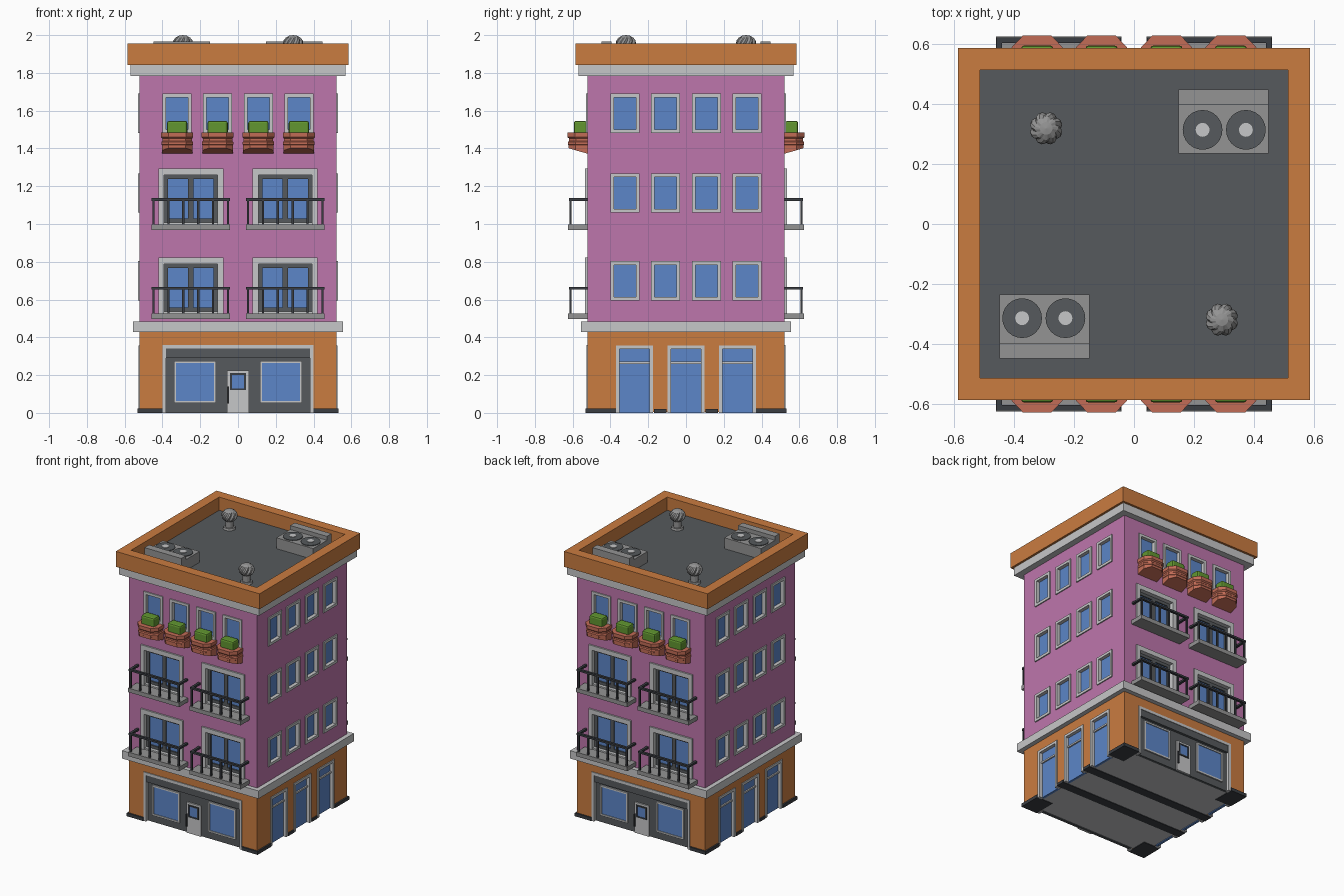
import bpy, bmesh, math
from mathutils import Matrix, Vector

if "Cube" in bpy.data.objects:
    bpy.data.objects.remove(bpy.data.objects["Cube"])

W = 0.522  # half width of the walls


def mat(name, r, g, b):
    lin = lambda c: ((c / 255 + 0.055) / 1.055) ** 2.4
    m = bpy.data.materials.new(name)
    m.diffuse_color = (lin(r), lin(g), lin(b), 1)
    m.use_nodes = True
    m.node_tree.nodes["Principled BSDF"].inputs["Base Color"].default_value = m.diffuse_color
    return m


PINK = mat("pink plaster", 190, 118, 172)
ORANGE = mat("orange render", 202, 124, 64)
LIGHT = mat("light stone", 198, 199, 200)
SLATE = mat("slate grey", 86, 90, 93)
BLUE = mat("window blue", 92, 134, 200)
IRON = mat("dark iron", 58, 61, 66)
CLAY = mat("terracotta", 194, 108, 86)
GREEN = mat("leaf green", 98, 150, 48)
METAL = mat("metal grey", 148, 148, 148)


def finish(name, bm, m):
    bmesh.ops.recalc_face_normals(bm, faces=bm.faces)
    me = bpy.data.meshes.new(name)
    bm.to_mesh(me)
    bm.free()
    me.materials.append(m)
    ob = bpy.data.objects.new(name, me)
    bpy.context.collection.objects.link(ob)
    return ob


def add_box(bm, x0, x1, y0, y1, z0, z1, M=Matrix()):
    T = Matrix.Translation(((x0 + x1) / 2, (y0 + y1) / 2, (z0 + z1) / 2))
    S = Matrix.Diagonal((abs(x1 - x0), abs(y1 - y0), abs(z1 - z0), 1))
    bmesh.ops.create_cube(bm, size=1, matrix=M @ T @ S)


def boxes(name, m, items):
    bm = bmesh.new()
    for b in items:
        add_box(bm, *b)
    return finish(name, bm, m)


def wall_box(b):
    """(u0, u1, out0, out1, z0, z1) on the front wall -> world box."""
    u0, u1, d0, d1, z0, z1 = b
    return (u0, u1, -W - d1, -W - d0, z0, z1)


def opposite(ob, quarter=0):
    """Turn the part to its wall and copy it to the opposite wall."""
    ob.rotation_euler.z = quarter * math.pi / 2
    twin = ob.copy()
    twin.name = ob.name + "_opposite"
    twin.rotation_euler.z += math.pi
    bpy.context.collection.objects.link(twin)


def on_wall(name, m, items, quarter=0):
    ob = boxes(name, m, [wall_box(b) for b in items])
    opposite(ob, quarter)
    return ob


def ring(u0, u1, z0, z1, t, d0, d1, sill=True):
    base = z0 + t if sill else z0
    out = [(u0, u1, d0, d1, z1 - t, z1), (u0, u0 + t, d0, d1, base, z1 - t),
           (u1 - t, u1, d0, d1, base, z1 - t)]
    return out + ([(u0, u1, d0, d1, z0, z0 + t)] if sill else [])


def carve(ob, cuts):
    """cuts: list of (quarter turn, wall box)."""
    bm = bmesh.new()
    for q, b in cuts:
        for k in (q, q + 2):
            add_box(bm, *wall_box(b), M=Matrix.Rotation(k * math.pi / 2, 4, 'Z'))
    cutter = finish("cutter", bm, ob.data.materials[0])
    cutter.hide_render = True
    mod = ob.modifiers.new("openings", 'BOOLEAN')
    mod.object, mod.operation, mod.solver = cutter, 'DIFFERENCE', 'EXACT'
    bpy.context.view_layer.objects.active = ob
    bpy.ops.object.modifier_apply(modifier=mod.name)
    bpy.data.objects.remove(cutter)


# Layout
COLS = (-0.322, -0.108, 0.108, 0.322)
ROWS = (0.595, 1.06, 1.482)
BALC = [(c, b) for c in (-0.25, 0.25) for b in (0.497, 0.968)]
DOORS = (-0.272, 0, 0.272)
side_win = [(u - 0.077, u + 0.077, z, z + 0.208) for u in COLS for z in ROWS]
front_win = [(u - 0.077, u + 0.077, ROWS[2], ROWS[2] + 0.208) for u in COLS]

# Main volumes
upper = boxes("upper_walls", PINK, [(-W, W, -W, W, 0.46, 1.80)])
lower = boxes("ground_floor_walls", ORANGE, [(-W, W, -W, W, 0.006, 0.45)])
boxes("floor_ledge", LIGHT, [(-0.555, 0.555, -0.555, 0.555, 0.427, 0.485)])
boxes("cornice", LIGHT, [(-0.569, 0.569, -0.569, 0.569, 1.783, 1.842)])
boxes("roof_deck", SLATE, [(-0.515, 0.515, -0.515, 0.515, 1.835, 1.858)])
P, I = 0.585, 0.512
boxes("parapet", ORANGE, [(-P, P, -P, -I, 1.842, 1.955), (-P, P, I, P, 1.842, 1.955),
                          (-P, -I, -I, I, 1.842, 1.955), (I, P, -I, I, 1.842, 1.955)])
boxes("ground_slab", LIGHT, [(-0.485, 0.485, -0.485, 0.485, 0.004, 0.02)])

# Openings
inset = lambda b, t=0.006: (b[0] + t, b[1] - t, -0.03, 0.1, b[2] + t, b[3] - t)
carve(upper, [(1, inset(b)) for b in side_win] + [(0, inset(b)) for b in front_win]
      + [(0, (c - 0.165, c + 0.165, -0.045, 0.1, b + 0.035, b + 0.318)) for c, b in BALC])
carve(lower, [(0, (-0.395, 0.395, -0.03, 0.1, -0.1, 0.355))]
      + [(1, (u - 0.094, u + 0.094, -0.03, 0.1, -0.1, 0.352)) for u in DOORS])

# Plain windows
for label, wins, q in (("side", side_win, 1), ("front", front_win, 0)):
    on_wall(label + "_window_frames", LIGHT,
            [r for b in wins for r in ring(*b, 0.019, -0.03, 0.008)], q)
    on_wall(label + "_window_glass", BLUE,
            [(b[0] + .01, b[1] - .01, -0.035, -0.018, b[2] + .01, b[3] - .01) for b in wins], q)

# Side ground-floor doors
on_wall("side_door_frames", LIGHT, [r for u in DOORS for r in
        ring(u - 0.098, u + 0.098, 0, 0.358, 0.019, -0.03, 0.006, False)
        + [(u - 0.08, u + 0.08, -0.03, -0.008, 0.26, 0.272)]], 1)
on_wall("side_door_glass", BLUE,
        [(u - 0.085, u + 0.085, -0.035, -0.018, 0, 0.345) for u in DOORS], 1)

# Plinths under the corner piers, and strips through the middle piers
boxes("corner_plinths", IRON, [(sx * 0.40, sx * 0.533, sy * 0.37, sy * 0.533, 0, 0.024)
                               for sx in (-1, 1) for sy in (-1, 1)])
boxes("middle_plinths", IRON, [(-0.531, 0.531, s * 0.103, s * 0.169, 0, 0.02) for s in (-1, 1)])

# Shop front
on_wall("shop_surround", LIGHT, ring(-0.40, 0.40, 0, 0.36, 0.02, -0.03, 0.006, False))
on_wall("shop_panel", SLATE, [(-0.385, 0.385, -0.035, -0.016, 0, 0.345),
                              (-0.38, 0.38, -0.03, 0.002, 0.29, 0.34)])
shop = [(s * 0.228 - 0.112, s * 0.228 + 0.112, 0.052, 0.275) for s in (-1, 1)]
on_wall("shop_window_frames", LIGHT, [r for b in shop for r in ring(*b, 0.012, -0.02, -0.006)])
on_wall("shop_window_glass", BLUE,
        [(b[0] + .01, b[1] - .01, -0.02, -0.012, b[2] + .01, b[3] - .01) for b in shop])
on_wall("shop_door", LIGHT, [(-0.058, 0.058, -0.02, -0.006, 0, 0.225)])
on_wall("shop_door_window_frame", IRON, ring(-0.042, 0.042, 0.12, 0.21, 0.01, -0.01, 0.0))
on_wall("shop_door_window", BLUE, [(-0.034, 0.034, -0.01, -0.003, 0.128, 0.202)])
on_wall("shop_door_handle", IRON, [(-0.056, -0.048, -0.01, 0.006, 0.05, 0.14)])

# Balcony doors
parts = {"frames": [], "leaves": [], "glass": [], "slabs": [], "railings": []}
for c, b in BALC:
    top = b + 0.325
    parts["frames"] += [(c - 0.172, c + 0.172, -0.045, 0.012, top - 0.034, top),
                        (c - 0.172, c - 0.142, -0.045, 0.012, b + 0.02, top - 0.034),
                        (c + 0.142, c + 0.172, -0.045, 0.012, b + 0.02, top - 0.034),
                        (c - 0.142, c + 0.142, -0.045, 0.004, b + 0.02, b + 0.04)]
    parts["leaves"] += ring(c - 0.142, c + 0.142, b + 0.04, top - 0.034, 0.021, -0.045, -0.02)
    parts["leaves"] += [(c - 0.014, c + 0.014, -0.045, -0.02, b + 0.061, top - 0.055)]
    parts["glass"] += [(c - 0.13, c + 0.13, -0.048, -0.03, b + 0.05, top - 0.045)]
    parts["slabs"] += [(c - 0.208, c + 0.208, -0.01, 0.102, b, b + 0.03)]
    # railing: top bar on three sides plus slim posts
    z = b + 0.155
    parts["railings"] += [(c - 0.207, c + 0.207, 0.08, 0.098, z, z + 0.014)]
    for s in (-1, 1):
        parts["railings"] += [(c + s * 0.189, c + s * 0.207, -0.01, 0.08, z, z + 0.014)]
    parts["railings"] += [(c - 0.203 + k * 0.0788, c - 0.191 + k * 0.0788, 0.083, 0.095,
                           b + 0.02, z) for k in range(6)]
for key, m in (("frames", LIGHT), ("leaves", SLATE), ("glass", BLUE),
               ("slabs", METAL), ("railings", IRON)):
    on_wall("balcony_" + key, m, parts[key])

# Terracotta planters: stacked mouldings with a sloping underside
OUTLINE = [(-.085, -.01), (-.085, .065), (-.047, .105), (.047, .105), (.085, .065), (.085, -.01)]
LAYERS = [(0.95, 1.37, 1.402), (0.95, 1.418, 1.418), (0.98, 1.42, 1.42), (0.98, 1.434, 1.434),
          (0.92, 1.44, 1.44), (0.92, 1.452, 1.452), (1.0, 1.46, 1.46), (1.0, 1.485, 1.485)]
bm = bmesh.new()
for u in COLS:
    rings = [[bm.verts.new((u + x * s, -W - d * s, zb + (zf - zb) * max(d, 0) / 0.105))
              for x, d in OUTLINE] for s, zb, zf in LAYERS]
    for lo, hi in zip(rings, rings[1:]):
        for i in range(6):
            j = (i + 1) % 6
            bm.faces.new((lo[i], lo[j], hi[j], hi[i]))
    bm.faces.new(rings[0])
    bm.faces.new(rings[-1])
opposite(finish("planters", bm, CLAY))

# Bushes
bush = boxes("bushes", GREEN, [wall_box((u - 0.054, u + 0.054, 0.002, 0.072, 1.475, 1.546))
                               for u in COLS])
bev = bush.modifiers.new("rounding", 'BEVEL')
bev.width, bev.segments = 0.012, 2
opposite(bush)


def cylinders(name, m, items, seg=24):
    bm = bmesh.new()
    for x, y, z0, z1, r0, r1 in items:
        bmesh.ops.create_cone(bm, cap_ends=True, segments=seg, radius1=r0, radius2=r1,
                              depth=z1 - z0, matrix=Matrix.Translation((x, y, (z0 + z1) / 2)))
    return finish(name, bm, m)


# Rooftop air conditioners, one at each of two opposite corners
FANS = (0.228, 0.372)
cool = [boxes("cooling_unit", METAL, [(0.148, 0.448, 0.235, 0.395, 1.85, 1.938),
                                      (0.148, 0.448, 0.395, 0.448, 1.85, 1.967)]),
        cylinders("cooling_fans", SLATE, [(x, 0.313, 1.93, 1.943, .066, .066) for x in FANS]),
        cylinders("fan_hubs", LIGHT, [(x, 0.313, 1.93, 1.947, .023, .023) for x in FANS])]
for ob in cool:
    opposite(ob)

# Turbine vents: neck and a twisted, ribbed ball
VX, VY = -0.292, 0.318
opposite(cylinders("vent_necks", METAL, [(VX, VY, 1.85, 1.872, 0.045, 0.038),
                                         (VX, VY, 1.87, 1.93, 0.028, 0.028)], 16))
bm = bmesh.new()
bmesh.ops.create_uvsphere(bm, u_segments=24, v_segments=8, radius=1)
for v in bm.verts:
    step = round(math.atan2(v.co.y, v.co.x) / (math.tau / 24))
    k = 0.84 if step % 3 == 0 and abs(v.co.z) < 0.9 else 1.0
    v.co = Matrix.Rotation(0.5 * v.co.z, 3, 'Z') @ Vector((v.co.x * k, v.co.y * k, v.co.z))
    v.co = Vector((VX + v.co.x * 0.055, VY + v.co.y * 0.055, 1.955 + v.co.z * 0.045))
opposite(finish("vent_turbines", bm, METAL))
